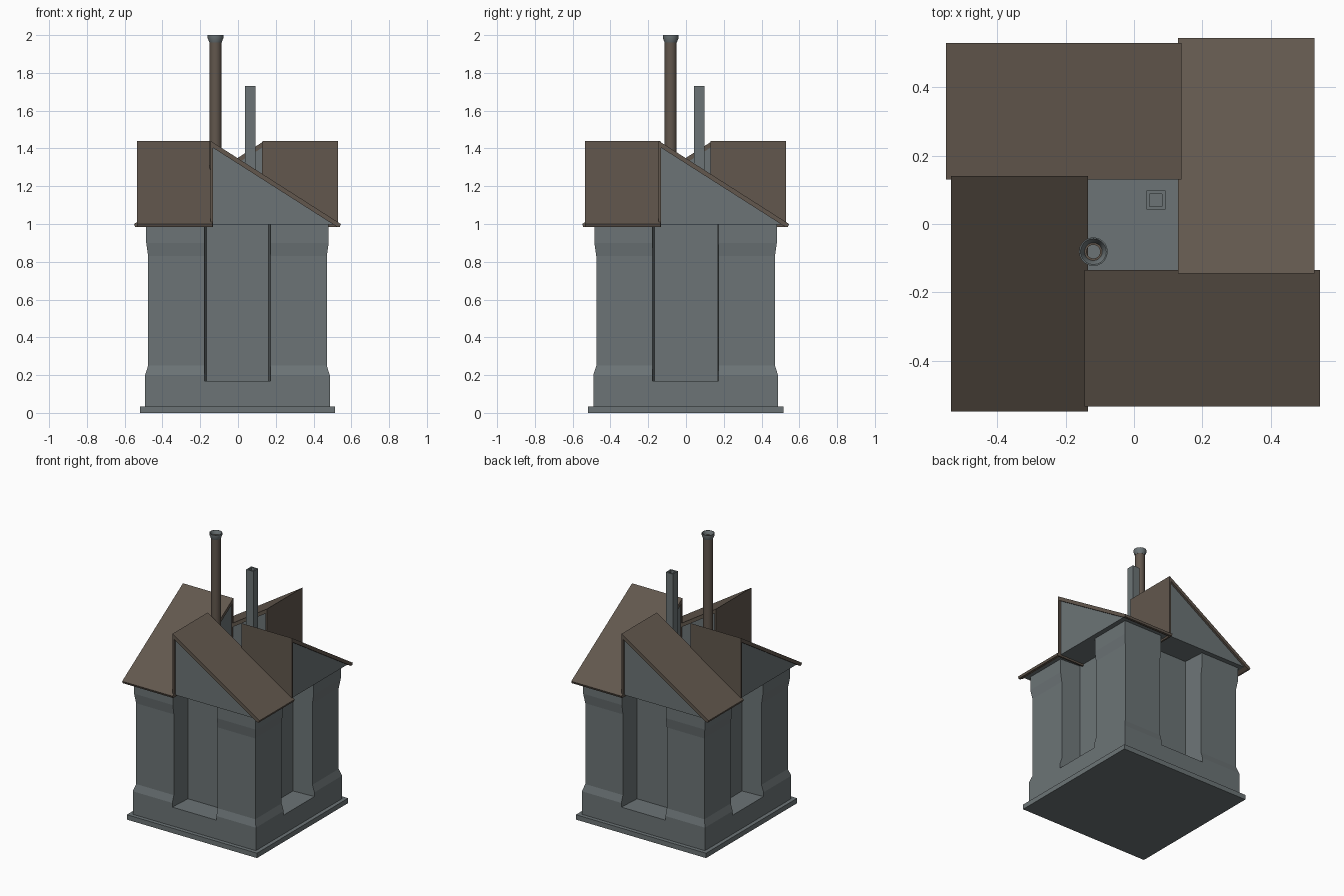
import bpy, bmesh, math
from mathutils import Matrix, Vector

if "Cube" in bpy.data.objects:
    bpy.data.objects.remove(bpy.data.objects["Cube"])

CENTRE = Vector((-0.003, -0.002, 0))


def material(name, rgb):
    m = bpy.data.materials.new(name)
    m.diffuse_color = (*rgb, 1)
    m.use_nodes = True
    m.node_tree.nodes["Principled BSDF"].inputs["Base Color"].default_value = m.diffuse_color
    return m


STONE = material("grey_stone", (0.150, 0.175, 0.182))
ROOF = material("brown_roof", (0.122, 0.096, 0.075))


def finish(name, bm, mat, turn=0):
    bmesh.ops.recalc_face_normals(bm, faces=bm.faces)
    me = bpy.data.meshes.new(name)
    bm.to_mesh(me)
    bm.free()
    me.transform(Matrix.Translation(CENTRE) @ Matrix.Rotation(turn * math.pi / 2, 4, 'Z'))
    me.materials.append(mat)
    ob = bpy.data.objects.new(name, me)
    bpy.context.collection.objects.link(ob)
    return ob


def loft(name, rings, mat, closed=False, turn=0):
    """Skin a list of equal-length point rings; cap the ends unless closed."""
    bm = bmesh.new()
    vs = [[bm.verts.new(p) for p in r] for r in rings]
    n = len(vs[0])
    pairs = list(zip(vs, vs[1:])) + ([(vs[-1], vs[0])] if closed else [])
    for a, b in pairs:
        for i in range(n):
            j = (i + 1) % n
            bm.faces.new((a[i], a[j], b[j], b[i]))
    if not closed:
        bm.faces.new(vs[0])
        bm.faces.new(vs[-1])
    return finish(name, bm, mat, turn)


def square(r, z, cx=0, cy=0):
    return [(cx + sx * r, cy + sy * r, z) for sx, sy in ((-1, -1), (1, -1), (1, 1), (-1, 1))]


def circle(r, z, cx, cy, n=20):
    return [(cx + r * math.cos(2 * math.pi * i / n), cy + r * math.sin(2 * math.pi * i / n), z)
            for i in range(n)]


def extrude_y(name, profile, y0, y1, mat, turn):
    return loft(name, [[(x, y, z) for x, z in profile] for y in (y0, y1)], mat, turn=turn)


# base plate
loft("base_plate", [square(0.517, 0), square(0.517, 0.035)], STONE)

# main body with flared foot and cornice
body = loft("body", [square(r, z) for r, z in (
    (0.489, 0.03), (0.489, 0.2), (0.473, 0.25), (0.473, 0.83), (0.483, 0.9), (0.483, 1.0))], STONE)

# tall recess on each side, slightly tapering inwards
for k in range(4):
    rings = []
    for y, w in ((-0.6, 0.182), (-0.325, 0.165)):
        rings.append([(-w, y, 0.17), (w, y, 0.17), (w, y, 0.999), (-w, y, 0.999)])
    cutter = loft("recess_cutter", rings, STONE, turn=k)
    cutter.hide_render = True
    mod = body.modifiers.new("recess", 'BOOLEAN')
    mod.operation = 'DIFFERENCE'
    mod.solver = 'EXACT'
    mod.object = cutter
    bpy.context.view_layer.objects.active = body
    bpy.ops.object.modifier_apply(modifier=mod.name)
    bpy.data.objects.remove(cutter)

# pinwheel of four lean-to roofs with stone gables beneath
roof_profile = [(-0.1425, 0.985), (-0.1425, 1.44), (0.5475, 1.0), (0.542, 0.985),
                (0.527, 0.985), (-0.1305, 1.404), (-0.1305, 0.985)]
gable_profile = [(-0.132, 0.998), (-0.132, 1.408), (0.510, 0.998)]
for k, side in enumerate(("front", "right", "back", "left")):
    extrude_y(side + "_roof", roof_profile, -0.5325, -0.1325, ROOF, k)
    extrude_y(side + "_gable", gable_profile, -0.518, -0.140, STONE, k)

# square hollow chimney
cx, cy = 0.067, 0.072
loft("square_chimney", [square(r, z, cx, cy) for r, z in (
    (0.028, 0.99), (0.028, 1.73), (0.018, 1.73), (0.018, 0.99))], STONE, closed=True)

# round stove pipe and its flared cap
px, py = -0.116, -0.079
pipe = loft("round_pipe", [circle(r, z, px, py) for r, z in (
    (0.032, 0.99), (0.032, 1.975), (0.02, 1.975), (0.02, 0.99))], ROOF, closed=True)
cap = loft("pipe_cap", [circle(r, z, px, py) for r, z in (
    (0.033, 1.962), (0.042, 1.985), (0.042, 2.0), (0.038, 2.0), (0.026, 1.978), (0.026, 1.962))],
    STONE, closed=True)
for ob in (pipe, cap):
    bpy.ops.object.select_all(action='DESELECT')
    ob.select_set(True)
    bpy.context.view_layer.objects.active = ob
    bpy.ops.object.shade_smooth_by_angle(angle=math.radians(30))
